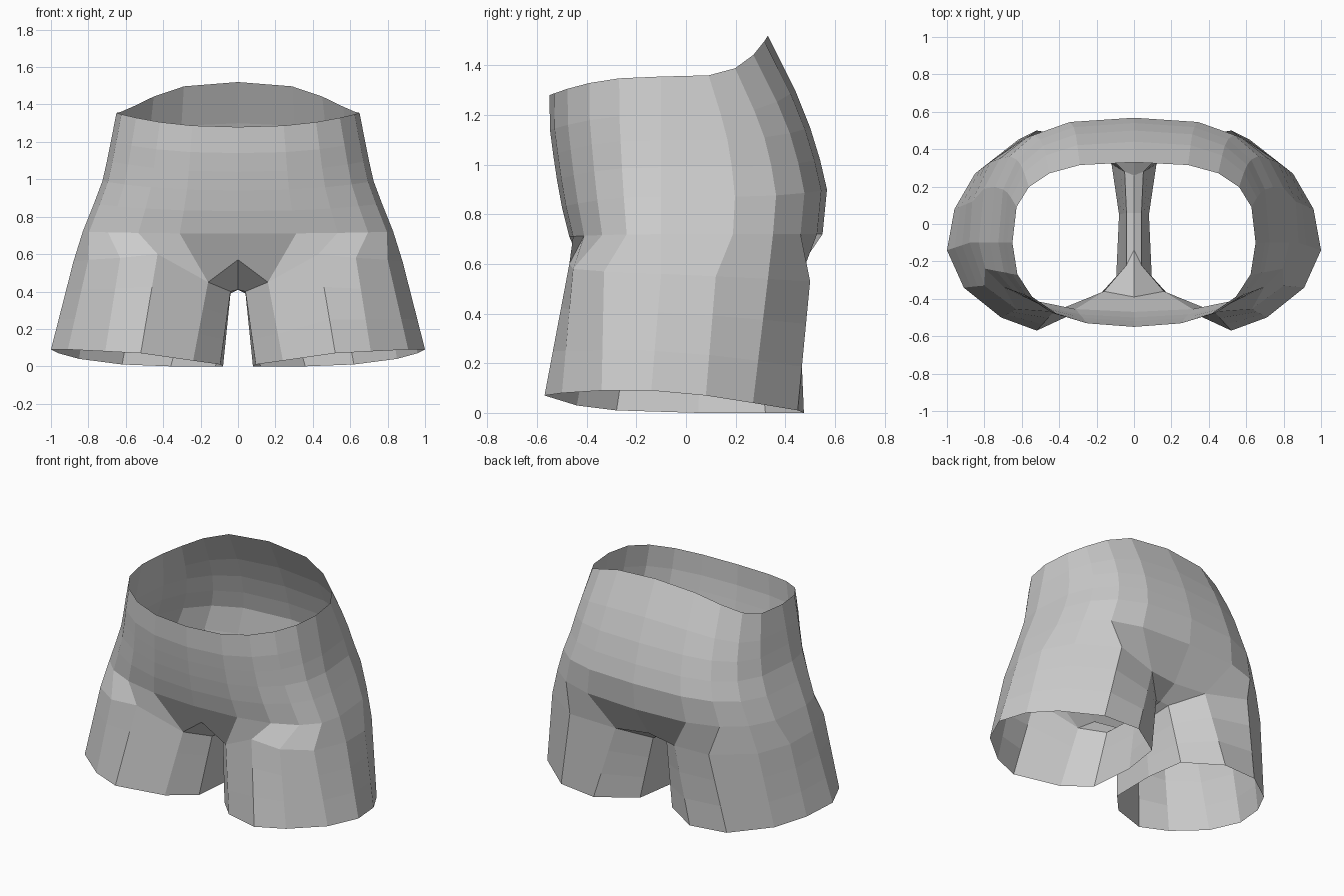
import bpy, bmesh, math
from mathutils import Vector

if "Cube" in bpy.data.objects:
    bpy.data.objects.remove(bpy.data.objects["Cube"])

bm = bmesh.new()
COLS = 10  # half-ring segments from front centre to back centre


def torso_ring(w, yf, yb, zf, zs, zb):
    """Half of a rounded-box ring with separate front, side and back heights."""
    ring = []
    for i in range(COLS + 1):
        t = -math.pi / 2 + math.pi * i / COLS
        s, c = math.sin(t), max(0.0, math.cos(t))
        if i in (0, COLS):
            c = 0.0
        p = 2 / 2.4 if s < 0 else 2 / 2.9
        yc = -0.1
        reach = (yb - yc) if s > 0 else (yc - yf)
        y = yc + math.copysign(abs(s) ** p * reach, s)
        z = zs + (zb - zs) * s ** 3 if s > 0 else zs + (zf - zs) * s * s
        ring.append(bm.verts.new((w * c ** p, y, z)))
    return ring


def bridge(a, b, closed=False):
    n = len(a)
    for i in range(n if closed else n - 1):
        j = (i + 1) % n
        bm.faces.new((a[i], a[j], b[j], b[i]))


# Waist, hips and seat
levels = [
    (.65, -.55, .33, 1.28, 1.355, 1.52),
    (.68, -.548, .44, 1.14, 1.20, 1.30),
    (.70, -.535, .50, 1.04, 1.10, 1.15),
    (.725, -.52, .54, .94, .99, 1.02),
    (.77, -.50, .568, .83, .87, .90),
    (.83, -.47, .55, .71, .72, .72),
]
rings = [torso_ring(*lv) for lv in levels]

# Leg line: groin fold at the front, hip, then tuck under the seat
fold = [(0, -.39, .57), (.16, -.36, .45), (.43, -.47, .60), (.63, -.455, .58),
        (.80, -.33, .57), (.88, -.10, .56), (.865, .12, .55), (.77, .33, .54),
        (.52, .50, .53), (.22, .44, .49), (0, .40, .50)]
rings.append([bm.verts.new(p) for p in fold])
for a, b in zip(rings, rings[1:]):
    bridge(a, b)

# Crotch strip between the legs
inner = [bm.verts.new(p) for p in [(.05, .28, .41), (.04, .06, .39), (.04, -.22, .40)]]
mid = [bm.verts.new(p) for p in [(0, .26, .43), (0, .06, .41), (0, -.14, .41)]]
bridge(inner, mid)
low = rings[-1]
bm.faces.new((low[9], low[10], mid[0], inner[0]))
bm.faces.new((low[0], low[1], inner[2], mid[2]))

# Leg tube down to the hem
hem = [(.24, -.44, .03), (.52, -.57, .07), (.71, -.50, .08), (.91, -.34, .09),
       (1.0, -.14, .09), (.96, .08, .07), (.85, .27, .04), (.62, .45, .01),
       (.36, .475, 0), (.12, .32, 0), (.08, .05, 0), (.095, -.28, .01)]
top = low[1:10] + inner
prev = top
for f in (.33, .66, 1.0):
    cur = []
    for v, h in zip(top, hem):
        p = v.co.lerp(Vector(h), f)
        cur.append(bm.verts.new(p))
    bridge(prev, cur, True)
    prev = cur

bmesh.ops.recalc_face_normals(bm, faces=bm.faces)
# Make the outside face outward
probe = max(bm.faces, key=lambda f: f.calc_center_median().x)
if probe.normal.x < 0:
    bmesh.ops.reverse_faces(bm, faces=bm.faces)

mesh = bpy.data.meshes.new("shorts")
bm.to_mesh(mesh)
bm.free()
shorts = bpy.data.objects.new("shorts", mesh)
bpy.context.collection.objects.link(shorts)

# Mirror to the other leg
mirror = shorts.modifiers.new("Mirror", 'MIRROR')
mirror.use_clip = True
mirror.merge_threshold = 0.001
